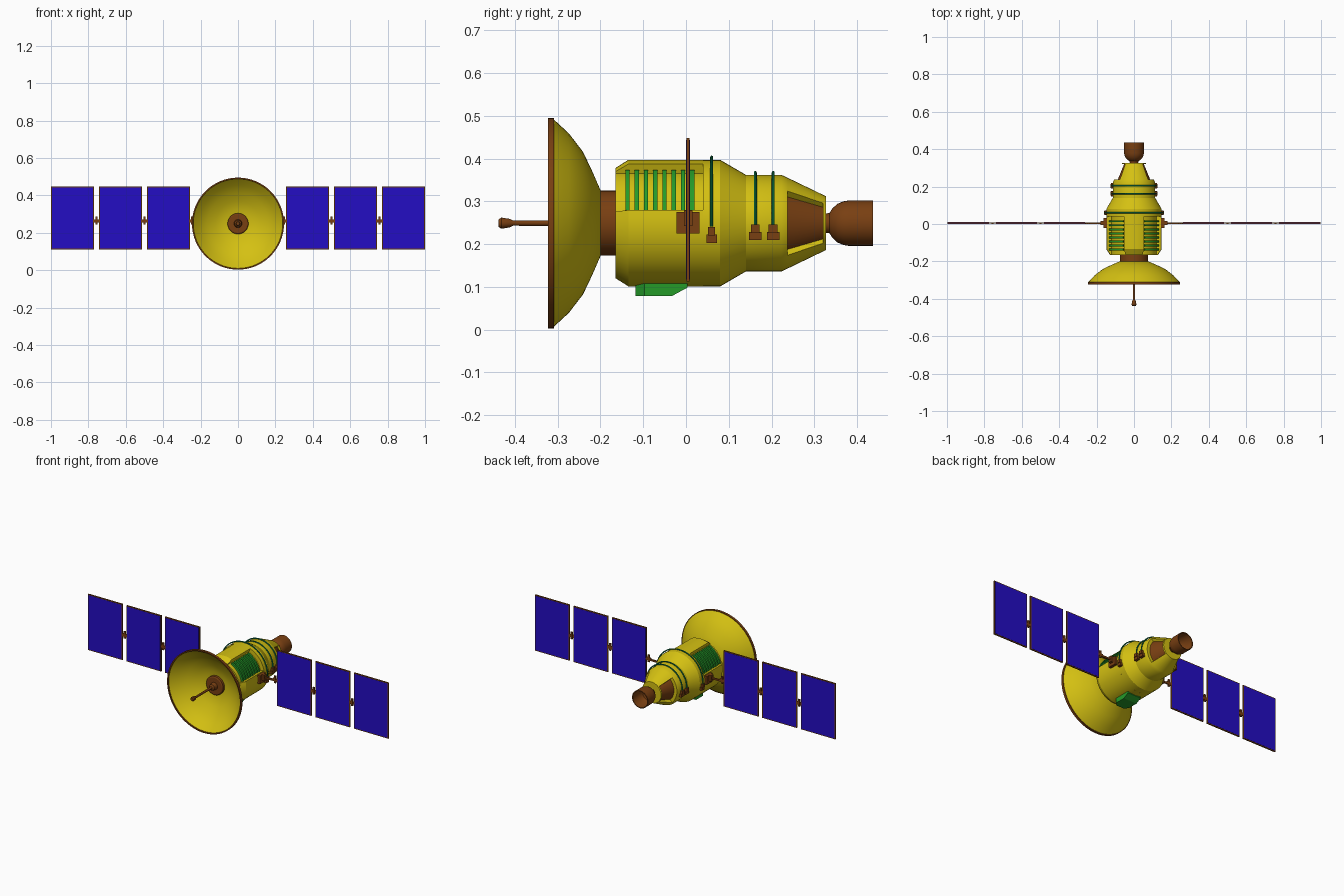
import bpy, bmesh, math
from mathutils import Vector

if "Cube" in bpy.data.objects:
    bpy.data.objects.remove(bpy.data.objects["Cube"])

ZC = 0.249  # height of the long axis


def mat(name, rgb):
    m = bpy.data.materials.new(name)
    m.diffuse_color = (*rgb, 1)
    m.use_nodes = True
    m.node_tree.nodes["Principled BSDF"].inputs["Base Color"].default_value = m.diffuse_color
    return m


GOLD = mat("gold foil", (0.66, 0.53, 0.006))
BROWN = mat("brown metal", (0.19, 0.05, 0.006))
BLUE = mat("solar blue", (0.017, 0.004, 0.55))
GREEN = mat("green", (0.018, 0.32, 0.022))
TEAL = mat("dark green", (0.004, 0.21, 0.07))


def finish(name, bm, material, smooth=True):
    bmesh.ops.remove_doubles(bm, verts=bm.verts, dist=1e-5)
    bmesh.ops.recalc_face_normals(bm, faces=bm.faces)
    me = bpy.data.meshes.new(name)
    bm.to_mesh(me)
    bm.free()
    ob = bpy.data.objects.new(name, me)
    bpy.context.collection.objects.link(ob)
    me.materials.append(material)
    if smooth:
        bpy.ops.object.select_all(action='DESELECT')
        ob.select_set(True)
        bpy.context.view_layer.objects.active = ob
        bpy.ops.object.shade_smooth_by_angle(angle=math.radians(30))
    return ob


def lathe(name, profile, material, a0=0, a1=360, closed=False, seg=48):
    """Sweep (y, radius) points round the long axis; angle 0 is +x, 90 is up."""
    bm = bmesh.new()
    full = a1 - a0 >= 360
    n = max(4, round(seg * (a1 - a0) / 360))
    rings = []
    for i in range(n if full else n + 1):
        a = math.radians(a0 + (a1 - a0) * i / n)
        rings.append([bm.verts.new((r * math.cos(a), y, ZC + r * math.sin(a)))
                      for y, r in profile])
    m = len(profile)
    for i in range(n):
        p, q = rings[i], rings[(i + 1) % len(rings)]
        for j in range(m if closed else m - 1):
            k = (j + 1) % m
            bm.faces.new((p[j], p[k], q[k], q[j]))
    if closed and not full:
        bm.faces.new(rings[0])
        bm.faces.new(rings[-1])
    bmesh.ops.dissolve_degenerate(bm, dist=1e-6, edges=bm.edges)
    return finish(name, bm, material)


def box(name, x, y, z, material):
    bm = bmesh.new()
    bmesh.ops.create_cube(bm, size=1)
    for v in bm.verts:
        v.co = Vector([(a + b) / 2 + c * (b - a) for c, (a, b) in zip(v.co, (x, y, z))])
    return finish(name, bm, material, False)


def side_box(name, s, x, y, z, material):
    return box(name, sorted((s * x[0], s * x[1])), y, z, material)


# Dish: thin bowl with a brown rim
outer = [(-0.312, 0.245), (-0.274, 0.21), (-0.241, 0.167), (-0.22, 0.123), (-0.2, 0.077)]
inner = [(-0.204, 0.0), (-0.208, 0.077), (-0.227, 0.12), (-0.248, 0.163), (-0.28, 0.205), (-0.316, 0.239)]
lathe("dish", outer + [(-0.2, 0)] + inner, GOLD, closed=True, seg=64)
lathe("dish_rim", [(-0.323, 0.246), (-0.309, 0.246), (-0.309, 0.239), (-0.323, 0.239)],
      BROWN, closed=True, seg=64)

# Feed antenna in the dish
lathe("antenna", [(-0.205, 0.056), (-0.222, 0.056), (-0.226, 0.05), (-0.226, 0.022), (-0.25, 0.018),
                  (-0.255, 0.007), (-0.405, 0.006), (-0.412, 0.01), (-0.432, 0.013),
                  (-0.438, 0.009), (-0.438, 0)], BROWN, seg=24)

# Collar between dish and body
lathe("collar", [(-0.205, 0.076), (-0.16, 0.076)], BROWN)

# Body: core, shell sectors leaving two rib bays, and rear section
lathe("body_core", [(-0.165, 0), (-0.165, 0.124), (0.04, 0.124)], GOLD)
shell = [(-0.165, 0.12), (-0.165, 0.129), (-0.135, 0.148), (0.04, 0.148), (0.04, 0.12)]
lathe("body_top_shell", shell, GOLD, 69, 111, True)
lathe("body_lower_shell", shell, GOLD, 168, 372, True)
lathe("body_rear", [(0.04, 0.12), (0.04, 0.148), (0.08, 0.148), (0.14, 0.113),
                    (0.223, 0.113), (0.238, 0.106), (0.238, 0.08)], GOLD)

# Cooling ribs in the bays
for i in range(8):
    y = -0.137 + i * 0.0217
    rib = [(y - 0.005, 0.12), (y - 0.005, 0.137), (y + 0.005, 0.137), (y + 0.005, 0.12)]
    lathe("right_rib", rib, GREEN, 13, 65, True)
    lathe("left_rib", rib, GREEN, 115, 167, True)

# Tapered nose with recessed side windows
lathe("window_core", [(0.237, 0.087), (0.322, 0.052)], BROWN)
nose = [(0.237, 0.08), (0.237, 0.1065), (0.321, 0.066), (0.321, 0.045)]
lathe("nose_top", nose, GOLD, 45, 135, True)
lathe("nose_bottom", nose, GOLD, 225, 315, True)
lathe("nose_ring", [(0.321, 0.045), (0.321, 0.066), (0.327, 0.063), (0.327, 0)], GOLD)

# Engine bell, open at the back
lathe("engine_bell", [(0.325, 0.022), (0.336, 0.024), (0.342, 0.034), (0.354, 0.045), (0.368, 0.051),
                      (0.38, 0.053), (0.437, 0.053), (0.437, 0.048), (0.385, 0.047), (0.36, 0.036),
                      (0.348, 0)], BROWN, seg=32)

# Hoops over the body, each ending in a clamp on both sides
for y, r, rb, w in ((0.06, 0.155, 0.148, 0.012), (0.162, 0.119, 0.113, 0.015), (0.204, 0.119, 0.113, 0.015)):
    circle = [(y + 0.0035 * math.cos(t * math.pi / 4), r + 0.0035 * math.sin(t * math.pi / 4))
              for t in range(8)]
    lathe("hoop", circle, TEAL, -3, 183, True)
    top = 0.24 if w < 0.013 else 0.246
    for s in (-1, 1):
        side_box("clamp_top", s, (rb - 0.015, rb + 0.013), (y - w * 0.7, y + w * 0.7),
                 (top - 0.02, top), BROWN)
        side_box("clamp_foot", s, (rb - 0.015, rb + 0.009), (y - w, y + w),
                 (top - 0.037, top - 0.018), BROWN)

# Solar wings: mount, arm, hinges and framed panels
PY = 0.005
for s in (-1, 1):
    side_box("wing_mount", s, (0.13, 0.162), (PY - 0.027, PY + 0.027), (0.225, 0.275), BROWN)
    side_box("wing_arm", s, (0.16, 0.262), (PY - 0.004, PY + 0.004), (0.255, 0.265), BROWN)
    side_box("wing_arm_knuckle", s, (0.16, 0.178), (PY - 0.01, PY + 0.01), (0.242, 0.278), BROWN)
    for i in range(3):
        x0 = 0.257 + i * 0.2565
        x1 = x0 + 0.23
        side_box("panel_frame", s, (x0, x1), (PY - 0.0035, PY + 0.0035), (0.112, 0.448), BROWN)
        side_box("solar_cells", s, (x0 + 0.005, x1 - 0.005), (PY - 0.0045, PY + 0.0045),
                 (0.117, 0.443), BLUE)
        side_box("hinge_plate", s, (x0 - 0.019, x0 - 0.007), (PY - 0.004, PY + 0.004),
                 (0.245, 0.288), BROWN)
        side_box("hinge_pin", s, (x0 - 0.028, x0 + 0.002), (PY - 0.003, PY + 0.003),
                 (0.255, 0.272), BROWN)

# Belly pod with cut front corners and a sloping back
bm = bmesh.new()
plan = [(-0.045, 0.0), (-0.045, -0.097), (-0.025, -0.118), (0.025, -0.118), (0.045, -0.097), (0.045, 0.0)]
levels = ((0.125, 0.003), (0.098, 0.003), (0.079, -0.032))
rings = [[bm.verts.new((x, back if y == 0 else y, z)) for x, y in plan] for z, back in levels]
for a, b in zip(rings, rings[1:]):
    for j in range(6):
        k = (j + 1) % 6
        bm.faces.new((a[j], a[k], b[k], b[j]))
bm.faces.new(rings[0])
bm.faces.new(rings[-1])
finish("belly_pod", bm, GREEN, False)
